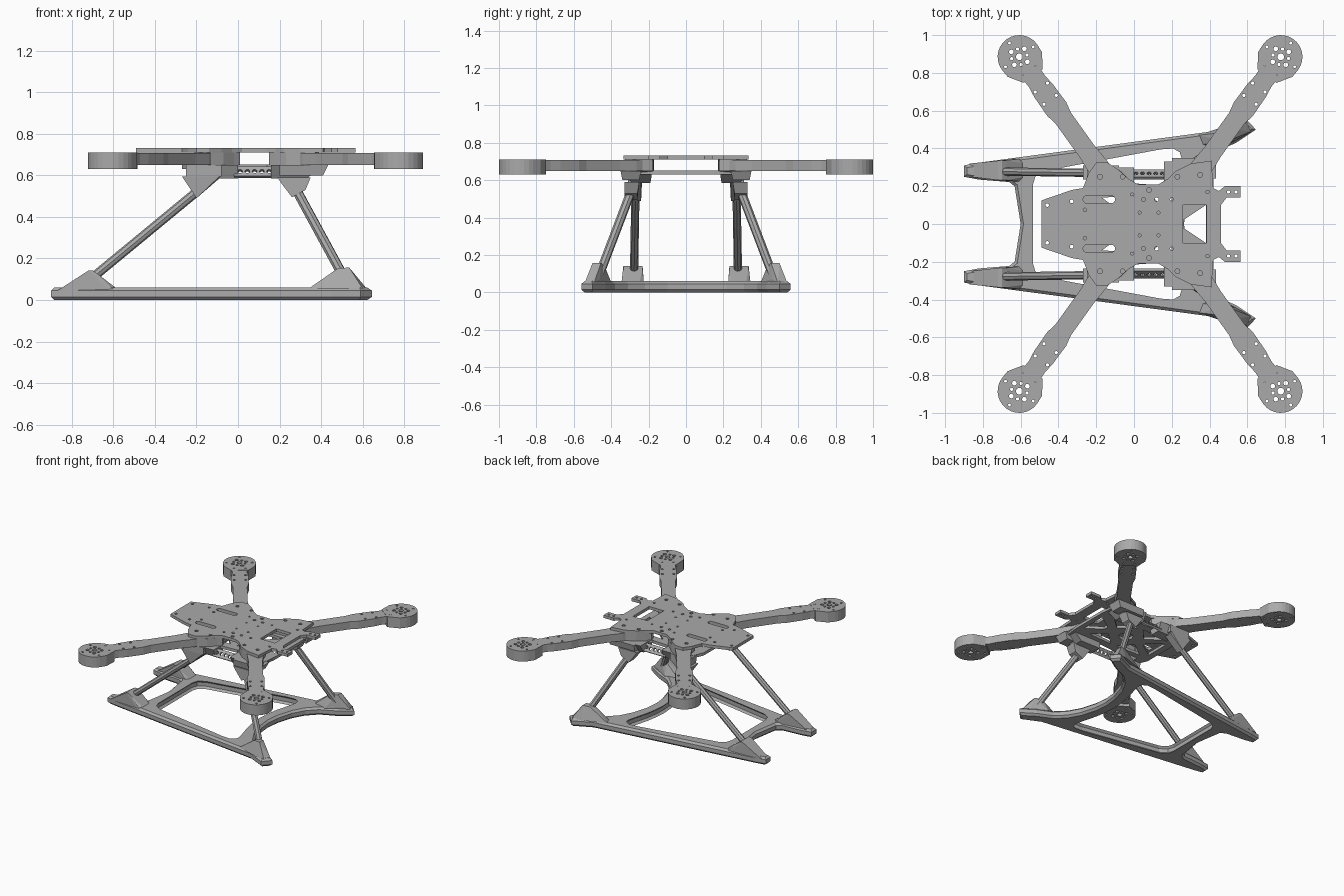
import bpy, bmesh, math
from mathutils import Vector, Matrix

if "Cube" in bpy.data.objects:
    bpy.data.objects.remove(bpy.data.objects["Cube"])

grey = bpy.data.materials.new("light_grey")
grey.use_nodes = True
grey.diffuse_color = (0.4, 0.4, 0.4, 1)
grey.node_tree.nodes["Principled BSDF"].inputs["Base Color"].default_value = (0.4, 0.4, 0.4, 1)


def add(name, mesh):
    ob = bpy.data.objects.new(name, mesh)
    mesh.materials.clear()
    mesh.materials.append(grey)
    bpy.context.collection.objects.link(ob)
    return ob


def plate(name, loops, z0, z1, chamfer=0.0):
    """Flat sheet: first loop is the outline, the others are holes."""
    cu = bpy.data.curves.new(name, 'CURVE')
    cu.dimensions = '2D'
    cu.fill_mode = 'BOTH'
    cu.extrude = (z1 - z0) / 2 - chamfer
    cu.bevel_depth = chamfer
    cu.bevel_resolution = 0
    cu.offset = -chamfer
    for loop in loops:
        sp = cu.splines.new('POLY')
        sp.points.add(len(loop) - 1)
        for p, (x, y) in zip(sp.points, loop):
            p.co = (x, y, 0, 1)
        sp.use_cyclic_u = True
    tmp = bpy.data.objects.new("tmp", cu)
    bpy.context.collection.objects.link(tmp)
    bpy.context.view_layer.update()
    dg = bpy.context.evaluated_depsgraph_get()
    mesh = bpy.data.meshes.new_from_object(tmp.evaluated_get(dg))
    bpy.data.objects.remove(tmp)
    mesh.transform(Matrix.Translation((0, 0, (z0 + z1) / 2)))
    for f in mesh.polygons:
        f.use_smooth = False
    return add(name, mesh)


def circle(x, y, r, n=12):
    return [(x + r * math.cos(math.tau * i / n), y + r * math.sin(math.tau * i / n)) for i in range(n)]


def slot(x, y, length, r):
    """Long hole with round ends, along x."""
    return [(px + math.copysign(length / 2 - r, px - x), py)
            for px, py in (circle_pt(x, y, r, i) for i in range(12))]


def circle_pt(x, y, r, i):
    a = math.tau * (i + 0.5) / 12
    return x + r * math.cos(a), y + r * math.sin(a)


def both(half):
    """Close a half outline by mirroring it in y."""
    return half + [(x, -y) for x, y in reversed(half) if y > 0]


def flip(loop):
    return [(x, -y) for x, y in loop]


def hull(name, pts):
    bm = bmesh.new()
    for p in pts:
        bm.verts.new(p)
    res = bmesh.ops.convex_hull(bm, input=bm.verts)
    bmesh.ops.delete(bm, geom=[v for v in res["geom_interior"] if isinstance(v, bmesh.types.BMVert)], context='VERTS')
    bmesh.ops.dissolve_limit(bm, angle_limit=0.02, verts=bm.verts, edges=bm.edges)
    bmesh.ops.recalc_face_normals(bm, faces=bm.faces)
    mesh = bpy.data.meshes.new(name)
    bm.to_mesh(mesh)
    bm.free()
    return add(name, mesh)


def tube(name, a, b, r):
    a, b = Vector(a), Vector(b)
    d = b - a
    bm = bmesh.new()
    bmesh.ops.create_cone(bm, cap_ends=True, segments=8, radius1=r, radius2=r, depth=d.length,
                          matrix=Matrix.Translation((a + b) / 2) @ d.to_track_quat('Z', 'Y').to_matrix().to_4x4())
    mesh = bpy.data.meshes.new(name)
    bm.to_mesh(mesh)
    bm.free()
    return add(name, mesh)


# Top plate with slots, window and screw holes
outline = both([(-.49, .125), (-.33, .18), (-.27, .19), (-.24, .27), (-.2, .325), (-.14, .325), (-.08, .285),
                (-.03, .24), (.02, .21), (.13, .21), (.18, .24), (.22, .28), (.3, .32), (.41, .335), (.42, .19),
                (.45, .175), (.48, .2), (.565, .2), (.565, .14), (.49, .14), (.46, .1)])
window = both([(.26, .1), (.385, .1), (.385, .04)])
holes = [window]
for s in (1, -1):
    holes.append(slot(-.185, s * .13, .17, .02))
    holes += [slot(x, s * .13, .022, .011) for x in (.05, .12)]
    for x, y, r in ((-.46, .1, .01), (-.33, .12, .01), (-.26, .075, .009), (-.18, .25, .013), (-.06, .25, .012),
                    (-.01, .155, .009), (.08, .18, .013), (.23, .25, .013), (.35, .26, .013), (.2, .13, .009),
                    (.39, .17, .009), (.5, .17, .009), (.54, .17, .009), (.03, .06, .008), (.13, .06, .008)):
        holes.append(circle(x, s * y, r, 10))
plate("top_plate", [outline] + holes, .71, .732)

# Bottom plate, opened up into a cross-braced frame
low = both([(-.27, .17), (-.23, .26), (-.18, .31), (-.12, .3), (0, .215), (.14, .205), (.22, .27), (.3, .31),
            (.4, .32), (.42, .15)])
cuts = [both([(-.22, .1), (-.1, .02)]), both([(.38, .1), (.26, .02)])]
for s in (1, -1):
    tri = [(-.17, .14), (.04, .15), (-.05, .05)], [(.09, .15), (.3, .14), (.2, .05)]
    cuts += [[(x, s * y) for x, y in t] for t in tri]
plate("bottom_plate", [low] + cuts + [circle(.075, 0, .05, 16)], .63, .652)

# Arms with motor pads
for sx, end in ((1, "left"), (-1, "right")):
    for sy, side in ((1, "back"), (-1, "front")):
        def at(t, w):
            # t runs from the motor towards the body, w across the arm
            return (.085 + sx * (.692 - .582 * t + .813 * w), sy * (.885 - .813 * t - .582 * w))

        widths = [(.09, .055), (.16, .052), (.22, .06), (.34, .062), (.4, .05), (.62, .05), (.72, .058), (.84, .05)]
        arm = [at(t, w) for t, w in widths] + [at(t, -w) for t, w in reversed(widths)]
        dots = [circle(*at(t, w), .009, 8) for t in (.2, .28) for w in (-.04, .04)]
        plate(f"arm_{side}_{end}", [arm] + dots, .65, .709)

        rim = [(-.115 * math.sin(a), .115 * math.cos(a)) for a in (math.pi * i / 14 for i in range(15))]
        rim += [(.05, -.112), (.125, -.062), (.125, .062), (.05, .112)]
        ring = [circle(*at(0, 0), .018, 14)]
        for k in range(8):
            a, r = math.tau * (k + .5) / 8, (.05 if k % 2 else .042)
            ring.append(circle(*at(r * math.cos(a), r * math.sin(a)), .013 if k % 2 else .009, 8))
        ring += [circle(*at(t, w), .008, 8) for t, w in ((0, .09), (0, -.09), (-.09, 0), (.095, .04), (.095, -.04))]
        plate(f"motor_pad_{side}_{end}", [[at(t, w) for t, w in rim]] + ring, .63, .711)

# Parts that repeat on the front and back
for s, side in ((1, "back"), (-1, "front")):
    def pts(*ps):
        return [(x, s * y, z) for x, y, z in ps]

    def box(x0, x1, y0, y1, z):
        return pts(*[(x, y, z) for x in (x0, x1) for y in (y0, y1)])

    # Arm clamps between the plates
    right = [(-.2, .18), (-.21, .27), (-.17, .315), (-.13, .315), (-.07, .28), (-.02, .23), (.01, .205), (0, .17)]
    left = [(.16, .17), (.15, .205), (.18, .235), (.23, .28), (.3, .315), (.37, .325), (.39, .27), (.36, .18)]
    for name, loop in (("right", right), ("left", left)):
        plate(f"arm_clamp_{side}_{name}", [loop if s > 0 else flip(loop)], .65, .711)
    hull(f"clamp_base_{side}_right", box(-.14, 0, .19, .27, .585) + box(-.2, 0, .18, .3, .65))
    hull(f"clamp_base_{side}_left", box(.16, .33, .19, .29, .585) + box(.16, .42, .18, .33, .65))

    # Leg brackets and sockets
    hull(f"leg_bracket_{side}_right", box(-.25, -.08, .235, .31, .595) + box(-.25, -.08, .22, .31, .65))
    hull(f"leg_bracket_{side}_left", box(.2, .41, .25, .34, .6) + box(.2, .435, .24, .35, .65))
    hull(f"leg_socket_{side}_right", box(-.27, -.09, .235, .31, .595) +
         pts(*[p for y in (.24, .3) for p in ((-.24, y, .58), (-.2, y, .49), (-.215, y, .53), (-.09, y, .585))]))
    hull(f"leg_socket_{side}_left", box(.19, .35, .25, .33, .59) +
         pts(*[p for y in (.26, .33) for p in ((.21, y, .56), (.26, y, .495), (.325, y, .53))]))

    # Slanted perforated side bar
    bar = plate(f"side_bar_{side}", [[(-.02, -.03), (.18, -.03), (.18, .03), (-.02, .03)]] +
                [circle(.01 + .035 * k, 0, .012, 8) for k in range(5)], -.008, .008)
    bar.matrix_world = Matrix.Translation((0, s * .262, .615)) @ Matrix.Rotation(s * math.radians(-50), 4, 'X')

    # Legs
    tube(f"leg_{side}_right", (-.71, s * .278, .1), (-.17, s * .27, .545), .022)
    tube(f"leg_{side}_left", (.52, s * .465, .09), (.27, s * .29, .55), .024)

    # Feet
    hull(f"foot_{side}_right", box(-.87, -.57, .25, .32, .045) + box(-.82, -.82, .245, .315, .068) +
         box(-.72, -.70, .232, .335, .142) + box(-.675, -.675, .232, .335, .125) + box(-.62, -.6, .225, .345, .05))
    hull(f"foot_{side}_left", pts((.34, .47, .055), (.36, .42, .055), (.46, .4, .055), (.52, .53, .055),
                                  (.6, .54, .055), (.62, .49, .055), (.57, .46, .07), (.57, .53, .07),
                                  (.48, .44, .152), (.48, .485, .152), (.535, .455, .157), (.535, .5, .157)))

# Landing skid: two rails joined by a cross bar and a curved bar
skid = both([(-.6, 0), (-.632, .2), (-.66, .222), (-.82, .235), (-.9, .25), (-.9, .31), (-.82, .325), (.45, .495),
             (.59, .56), (.645, .5), (.54, .43), (.43, .38), (.36, .31), (.31, .22), (.275, .1), (.265, 0)])
opening = both([(-.55, 0), (-.55, .21), (-.535, .26), (-.48, .295), (.14, .41), (.21, .415), (.255, .39),
                (.267, .35), (.25, .28), (.22, .17), (.205, .08), (.2, 0)])
plate("landing_skid", [skid, opening], 0, .06, .015)
